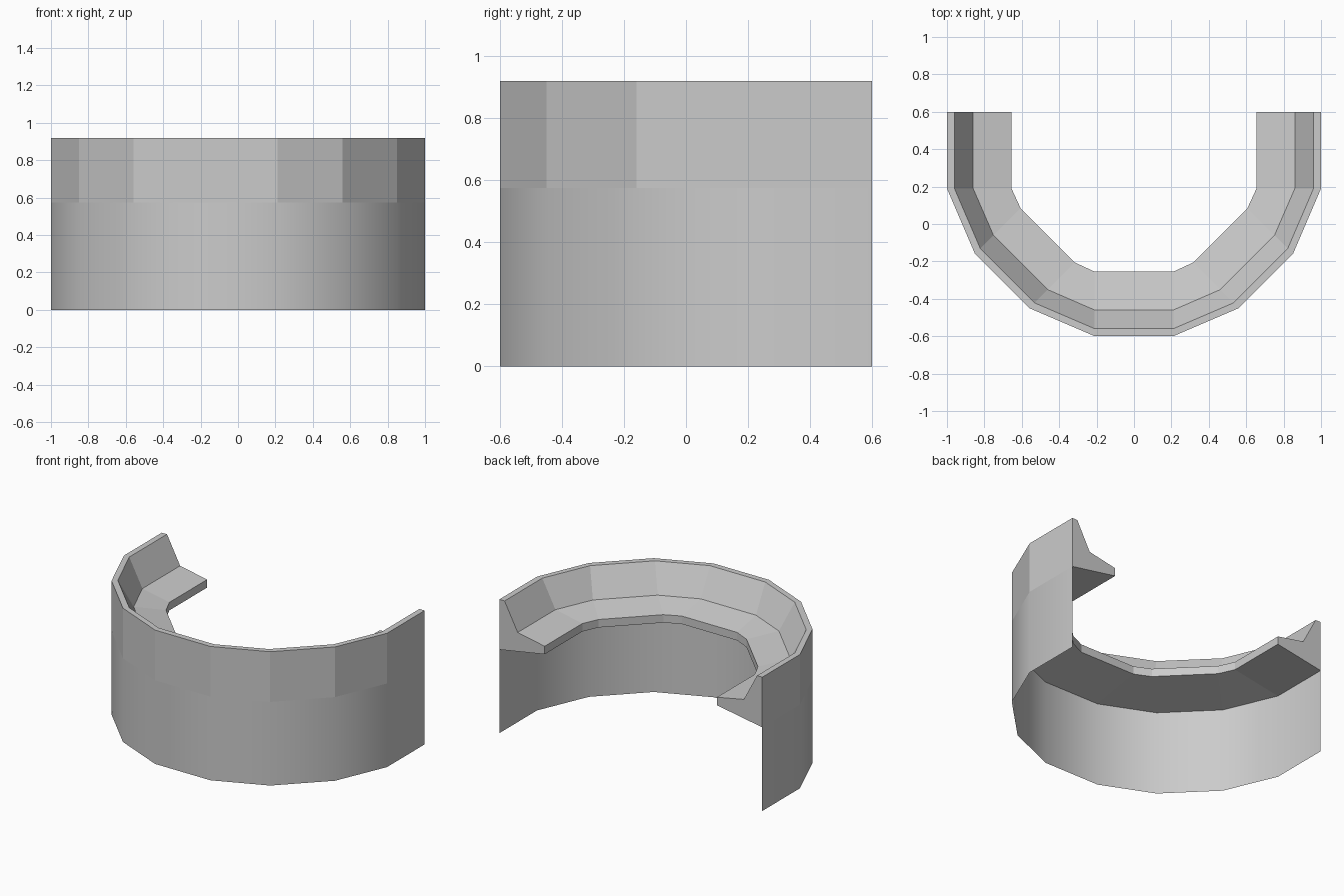
import bpy
import bmesh
from mathutils import Vector

cube = bpy.data.objects.get("Cube")
if cube:
    bpy.data.objects.remove(cube, do_unlink=True)

# One plain grey for the whole bench
grey = bpy.data.materials.new("plain_grey")
grey.use_nodes = True
grey.diffuse_color = (0.6, 0.6, 0.6, 1)
grey.node_tree.nodes["Principled BSDF"].inputs["Base Color"].default_value = (0.6, 0.6, 0.6, 1)

# Plan of the outer wall: point and inward direction, for one half
SIDE, CORNER, FRONT = Vector((-1, 0)), Vector((-1, 1)).normalized(), Vector((0, 1))
half = [(Vector((1, 0.6)), SIDE), (Vector((1, 0.19)), SIDE),
        (Vector((0.85, -0.16)), CORNER), (Vector((0.56, -0.45)), CORNER),
        (Vector((0.21, -0.6)), FRONT)]


def flip(v):
    return Vector((-v.x, v.y))


path = half + [(flip(p), flip(d)) for p, d in reversed(half)]


def sweep(name, profile, closed, smooth):
    """Carry a (depth, height) profile along the plan."""
    bm = bmesh.new()
    rings = []
    for point, inward in path:
        ring = []
        for depth, height in profile:
            xy = point + inward * depth
            ring.append(bm.verts.new((xy.x, xy.y, height)))
        rings.append(ring)
    count = len(profile)
    for a, b in zip(rings, rings[1:]):
        for i in range(count if closed else count - 1):
            j = (i + 1) % count
            bm.faces.new((a[i], a[j], b[j], b[i]))
    if closed:
        bm.faces.new(rings[0])
        bm.faces.new(rings[-1])
        bmesh.ops.recalc_face_normals(bm, faces=bm.faces)
    for face in bm.faces:
        face.smooth = smooth
    mesh = bpy.data.meshes.new(name)
    bm.to_mesh(mesh)
    bm.free()
    mesh.materials.append(grey)
    obj = bpy.data.objects.new(name, mesh)
    bpy.context.collection.objects.link(obj)
    return obj


# Solid backrest and seat with a sloping underside
sweep("seat_and_backrest",
      [(0, 0.92), (0.04, 0.92), (0.14, 0.73), (0.345, 0.69), (0.345, 0.635), (0, 0.575)],
      closed=True, smooth=False)

# Thin outer skirt down to the floor
sweep("outer_skirt", [(0, 0.575), (0, 0)], closed=False, smooth=True)
